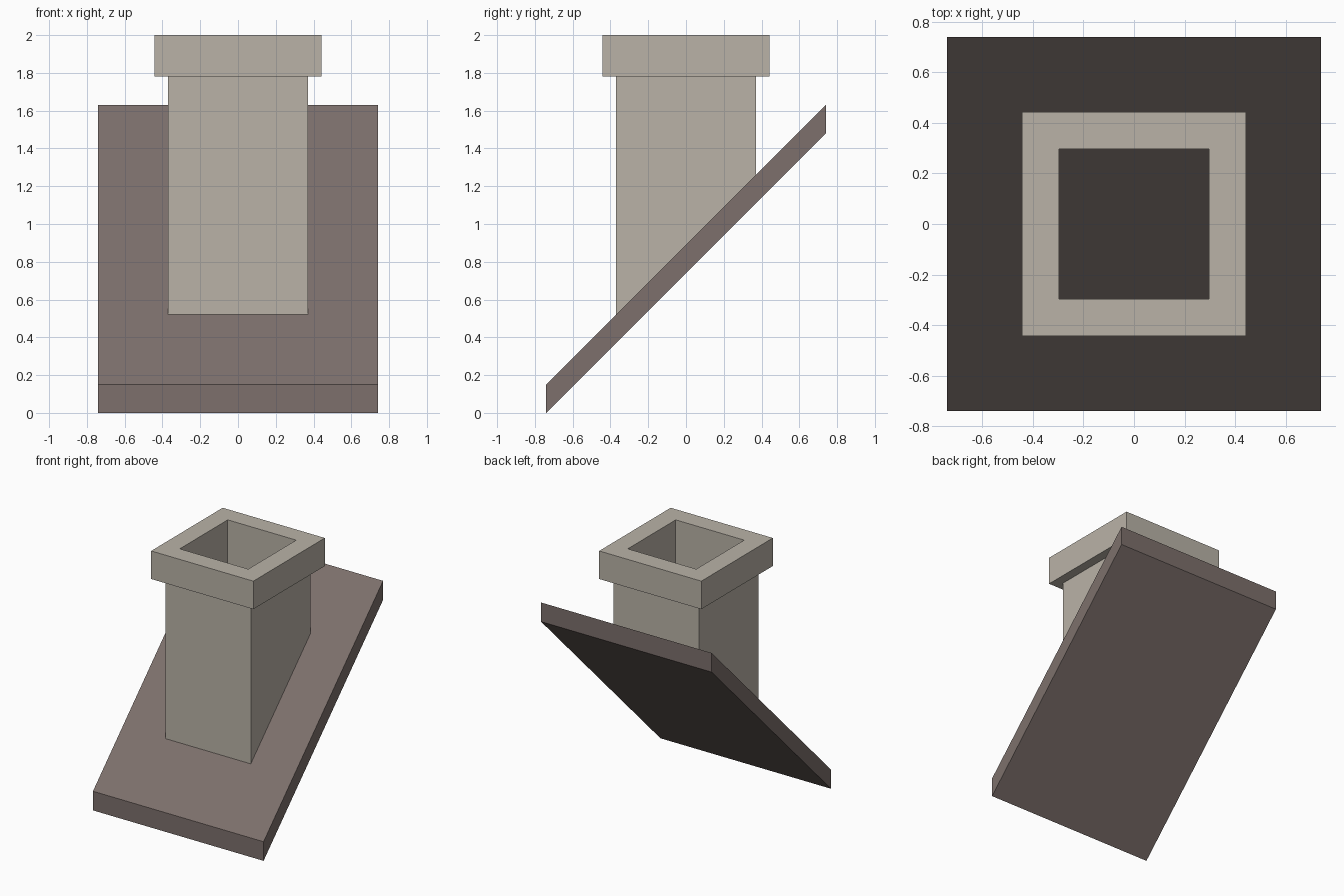
import bpy, bmesh

if "Cube" in bpy.data.objects:
    bpy.data.objects.remove(bpy.data.objects["Cube"])


def material(name, rgb):
    m = bpy.data.materials.new(name)
    m.diffuse_color = (*rgb, 1)
    m.use_nodes = True
    m.node_tree.nodes["Principled BSDF"].inputs["Base Color"].default_value = m.diffuse_color
    return m


def finish(name, bm, mat):
    bmesh.ops.recalc_face_normals(bm, faces=bm.faces)
    mesh = bpy.data.meshes.new(name)
    bm.to_mesh(mesh)
    bm.free()
    mesh.materials.append(mat)
    obj = bpy.data.objects.new(name, mesh)
    bpy.context.collection.objects.link(obj)
    return obj


def roof_z(y):
    return y + 0.89


stone = material("stone", (0.49, 0.45, 0.39))
roof_mat = material("roof", (0.205, 0.163, 0.15))
CORNERS = [(-1, -1), (1, -1), (1, 1), (-1, 1)]

# Roof slab: a box sheared to a 45 degree pitch, with upright edges
bm = bmesh.new()
bmesh.ops.create_cube(bm, size=1)
for v in bm.verts:
    v.co.x *= 1.48
    v.co.y *= 1.48
    v.co.z = roof_z(v.co.y) - (0.15 if v.co.z < 0 else 0)
finish("roof_slab", bm, roof_mat)

# Chimney: square rings joined into a hollow shaft with a wider cap;
# None marks the sloped foot, sunk slightly into the roof
profile = [(0.37, None), (0.37, 1.78), (0.443, 1.78),
           (0.443, 2.0), (0.297, 2.0), (0.297, None)]
bm = bmesh.new()
rings = [[bm.verts.new((sx * r, sy * r, roof_z(sy * r) - 0.02 if z is None else z))
          for sx, sy in CORNERS] for r, z in profile]
for i, a in enumerate(rings):
    b = rings[(i + 1) % len(rings)]
    for k in range(4):
        n = (k + 1) % 4
        bm.faces.new((a[k], a[n], b[n], b[k]))
finish("chimney", bm, stone)
